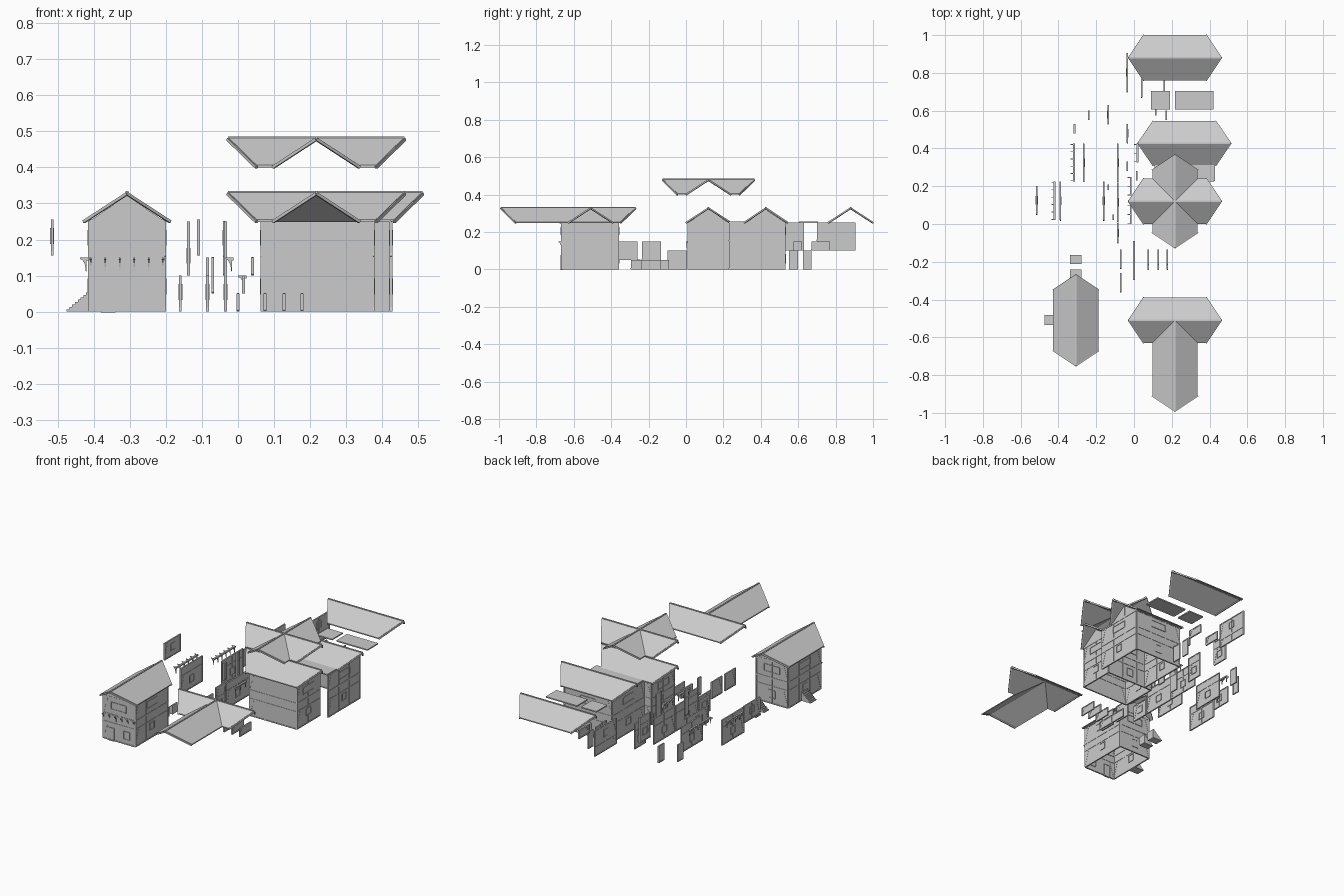
import bpy, bmesh, math
from mathutils import Vector, Matrix

if "Cube" in bpy.data.objects:
    bpy.data.objects.remove(bpy.data.objects["Cube"])


def finish(name, bm):
    bmesh.ops.recalc_face_normals(bm, faces=bm.faces)
    me = bpy.data.meshes.new(name)
    bm.to_mesh(me)
    bm.free()
    ob = bpy.data.objects.new(name, me)
    bpy.context.collection.objects.link(ob)
    return ob


def prism(bm, pts, off):
    a = [bm.verts.new(p) for p in pts]
    b = [bm.verts.new(Vector(p) + Vector(off)) for p in pts]
    n = len(a)
    bm.faces.new(a)
    bm.faces.new(b[::-1])
    for i in range(n):
        bm.faces.new((a[i], a[(i + 1) % n], b[(i + 1) % n], b[i]))


def box(bm, lo, hi):
    x0, y0, z0 = lo
    x1, y1, z1 = hi
    prism(bm, [(x0, y0, z0), (x1, y0, z0), (x1, y1, z0), (x0, y1, z0)], (0, 0, z1 - z0))


def beam(bm, p, q, w=0.008):
    p, q = Vector(p), Vector(q)
    d = q - p
    m = Matrix.Translation((p + q) / 2) @ d.to_track_quat('X', 'Z').to_matrix().to_4x4()
    bmesh.ops.create_cube(bm, size=1, matrix=m @ Matrix.Diagonal((d.length, w, w, 1)))


def world(axis, pos, u, n, z):
    return (pos + n, u, z) if axis == 'x' else (u, pos + n, z)


def slab(bm, axis, pos, u0, u1, z0, z1, t):
    box(bm, world(axis, pos, u0, -t / 2, z0), world(axis, pos, u1, t / 2, z1))


def brackets(bm, axis, pos, a, b, top, out):
    # row of curved struts under a jetty rail
    count = max(2, round((b - a) / 0.033))
    slab(bm, axis, pos, a, b, top - 0.008, top, 0.01)
    for i in range(count):
        u = a + 0.004 + (b - a - 0.008) * i / (count - 1)
        arc = [(0.018 - 0.016 * math.sin(t), -0.038 + 0.034 * math.cos(t) ** 1.0)
               for t in (0, 0.4, 0.8, 1.2, 1.57)]
        prof = [(0.018, 0)] + arc + [(0, -0.038), (0, 0)]
        pts = [world(axis, pos, u - 0.002, n * out, top + z) for n, z in prof]
        prism(bm, pts, (0, 0.004, 0) if axis == 'x' else (0.004, 0, 0))


def panel(name, axis, pos, a, b, z0, z1, openings=(), jetty=0, brace=True):
    # plaster infill with a timber frame, posts, braces, windows and doors
    bm = bmesh.new()
    w, t = 0.006, 0.008
    slab(bm, axis, pos, a, b, z0, z1, 0.004)
    for z in (z0, z1 - w):
        slab(bm, axis, pos, a, b, z, z + w, t)
    n = max(1, round((b - a) / 0.1))
    for i in range(n + 1):
        u = a + (b - a - w) * i / n
        slab(bm, axis, pos, u, u + w, z0, z1, t)
    if z1 - z0 > 0.12:
        slab(bm, axis, pos, a, b, z0 + 0.1, z0 + 0.1 + w, t)
    if brace and b - a > 0.09:
        beam(bm, world(axis, pos, a, 0, z0 + 0.003), world(axis, pos, a + 0.03, 0, min(z1, z0 + 0.1)), 0.006)
    for u0, u1, v0, v1 in openings:
        slab(bm, axis, pos, u0, u1, v0, v1, 0.006)
        for u in (u0, u1):
            slab(bm, axis, pos, u - 0.002, u + 0.002, v0, v1, 0.011)
        for v in (v0, v1):
            slab(bm, axis, pos, u0, u1, v - 0.002, v + 0.002, 0.011)
    if jetty:
        brackets(bm, axis, pos, a, b, z0 + 0.15, jetty)
    return finish(name, bm)


def gable(name, axis, pos, c, half):
    bm = bmesh.new()
    pts = [(c - half, 0.25), (c + half, 0.25), (c, 0.322)]
    prism(bm, [world(axis, pos, u, -0.003, z) for u, z in pts], world(axis, 0.006, 0, 0, 0))
    beam(bm, world(axis, pos, c, 0, 0.25), world(axis, pos, c, 0, 0.32))
    beam(bm, world(axis, pos, c - half, 0, 0.253), world(axis, pos, c + half, 0, 0.253))
    finish(name, bm)


def roof(name, cx, cy, z, arms, w=0.12):
    # each arm: (angle in degrees, ridge length, valley on right, valley on left)
    bm = bmesh.new()
    rise, hang = 0.078, 0.08
    for ang, length, vr, vl in arms:
        m = Matrix.Translation((cx, cy, z)) @ Matrix.Rotation(math.radians(ang), 4, 'Z')
        top, tip = m @ Vector((0, 0, rise)), m @ Vector((length, 0, rise))
        for s, valley in ((-1, vr), (1, vl)):
            eave = m @ Vector((length - hang, s * w, 0))
            inner = m @ Vector((w if valley else 0, s * w, 0))
            prism(bm, [top, tip, eave, inner], (0, 0, 0.006))
            beam(bm, tip, eave)
        beam(bm, top + Vector((0, 0, 0.003)), tip + Vector((0, 0, 0.003)))
    finish(name, bm)


def stairs(name, x0, y0, y1, length=0.062, h=0.053, n=8):
    bm = bmesh.new()
    prof = [(x0, 0)]
    for i in range(n):
        prof += [(x0 + length * i / n, h * (i + 1) / n), (x0 + length * (i + 1) / n, h * (i + 1) / n)]
    prof.append((x0 + length, 0))
    prism(bm, [(x, y0, z) for x, z in prof], (0, y1 - y0, 0))
    finish(name, bm)


def house(name, x0, x1, y0, y1, front=(), upper=(), jetty=0, back=True, front_wall=True):
    mx, my = (x0 + x1) / 2, (y0 + y1) / 2
    if front_wall:
        panel(name + "_front_lower", 'y', y0, x0, x1, 0, 0.15, front, jetty)
        panel(name + "_front_upper", 'y', y0, x0, x1, 0.15, 0.25, upper)
    if back:
        panel(name + "_back_lower", 'y', y1, x0, x1, 0, 0.15, [(mx - 0.02, mx + 0.02, 0.035, 0.08)])
        panel(name + "_back_upper", 'y', y1, x0, x1, 0.15, 0.25, [(mx - 0.05, mx + 0.05, 0.185, 0.225)])
    for side, x in (("left", x0), ("right", x1)):
        panel(f"{name}_{side}_lower", 'x', x, y0, y1, 0, 0.15, [(my - 0.02, my + 0.02, 0.05, 0.09)])
        panel(f"{name}_{side}_upper", 'x', x, y0, y1, 0.15, 0.25, [(my - 0.05, my + 0.05, 0.185, 0.225)])


# Assembled small house with bracketed front and side stairs
house("small_house", -0.412, -0.204, -0.665, -0.362,
      [(-0.38, -0.34, 0, 0.073), (-0.278, -0.24, 0.03, 0.075)], [(-0.36, -0.262, 0.185, 0.225)], -1)
for y in (-0.665, -0.362):
    gable("small_house_gable", 'y', y, -0.308, 0.105)
roof("small_house_roof", -0.308, -0.51, 0.249, [(90, 0.24, 0, 0), (-90, 0.24, 0, 0)])

# Pair of joined large houses
house("large_house", 0.066, 0.374, 0.012, 0.226)
house("rear_house", 0.112, 0.424, 0.23, 0.528, front_wall=False)
for x in (0.066, 0.374):
    gable("large_house_gable", 'x', x, 0.12, 0.108)
for x in (0.112, 0.424):
    gable("rear_house_gable", 'x', x, 0.425, 0.105)

# Roof kit: straight, T-shaped and cross-shaped
straight = [(0, 0.245, 0, 0), (180, 0.245, 0, 0)]
roof("large_house_roof", 0.217, 0.12, 0.249, straight)
roof("rear_house_roof", 0.267, 0.427, 0.249, straight, 0.117)
roof("loose_roof", 0.217, 0.88, 0.249, straight)
roof("t_roof", 0.217, -0.51, 0.249, [(0, 0.245, 1, 0), (180, 0.245, 0, 1), (-90, 0.48, 1, 1)])
roof("cross_roof", 0.217, 0.12, 0.4, [(a, 0.245, 1, 1) for a in (0, 90, 180, 270)])

# Flat floor slabs
for x0, x1, y0, y1 in ((0.09, 0.19, 0.605, 0.705), (0.217, 0.42, 0.605, 0.705), (0.112, 0.424, 0.226, 0.33)):
    bm = bmesh.new()
    box(bm, (x0, y0, 0.249), (x1, y1, 0.256))
    finish("floor_slab", bm)

# Stairs
stairs("house_stairs", -0.475, -0.535, -0.482)
stairs("loose_stairs", -0.34, -0.213, -0.165)
stairs("loose_stairs_small", -0.34, -0.285, -0.242)

# Loose wall panels: x, y0, y1, z0, z1
for x, y0, y1, z0, z1 in (
        (-0.037, 0.7, 0.905, 0.15, 0.25), (-0.037, 0.7, 0.905, 0.1, 0.15),
        (0.04, 0.67, 0.77, 0.1, 0.15), (0.16, 0.67, 0.77, 0.1, 0.15),
        (0.115, 0.575, 0.62, 0.1, 0.15), (0.17, 0.55, 0.6, 0, 0.1), (0.17, 0.625, 0.67, 0, 0.1),
        (-0.24, 0.55, 0.6, 0, 0.1), (-0.137, 0.53, 0.63, 0.1, 0.25), (-0.315, 0.48, 0.53, 0, 0.1),
        (-0.035, 0.43, 0.53, 0, 0.15), (-0.265, 0.225, 0.425, 0, 0.15), (-0.39, 0.02, 0.225, 0, 0.15),
        (-0.16, 0.02, 0.225, 0, 0.1), (-0.515, 0.05, 0.2, 0.155, 0.255), (-0.137, 0.18, 0.21, 0.1, 0.25),
        (-0.11, 0.02, 0.05, 0.155, 0.255), (-0.085, 0.225, 0.425, 0, 0.15), (-0.085, 0.01, 0.22, 0, 0.15),
        (-0.085, -0.1, 0.005, 0, 0.1), (-0.07, -0.235, -0.135, 0.05, 0.15), (-0.07, -0.36, -0.26, 0.05, 0.15),
        (-0.035, 0.28, 0.33, 0, 0.25), (0.015, 0.23, 0.28, 0.05, 0.1), (0.0, -0.295, -0.09, 0, 0.05),
        (0.075, -0.24, -0.135, 0, 0.05), (0.128, -0.24, -0.135, 0, 0.05), (0.177, -0.24, -0.135, 0, 0.05)):
    wide, tall = y1 - y0 > 0.09, z1 - z0 >= 0.1
    c, z = (y0 + y1) / 2, z0 + 0.035
    panel("loose_wall_panel", 'x', x, y0, y1, z0, z1,
          [(c - 0.02, c + 0.02, z, z + 0.04)] if wide and tall else [])

# Loose bracket rows: x, y0, y1, top
for x, y0, y1, top in ((-0.317, 0.225, 0.425, 0.15), (-0.42, 0.02, 0.225, 0.15), (0.018, 0.325, 0.425, 0.1),
                       (-0.017, 0.15, 0.25, 0.15), (-0.017, 0, 0.1, 0.15)):
    bm = bmesh.new()
    brackets(bm, 'x', x, y0, y1, top, -1)
    finish("loose_bracket_row", bm)
